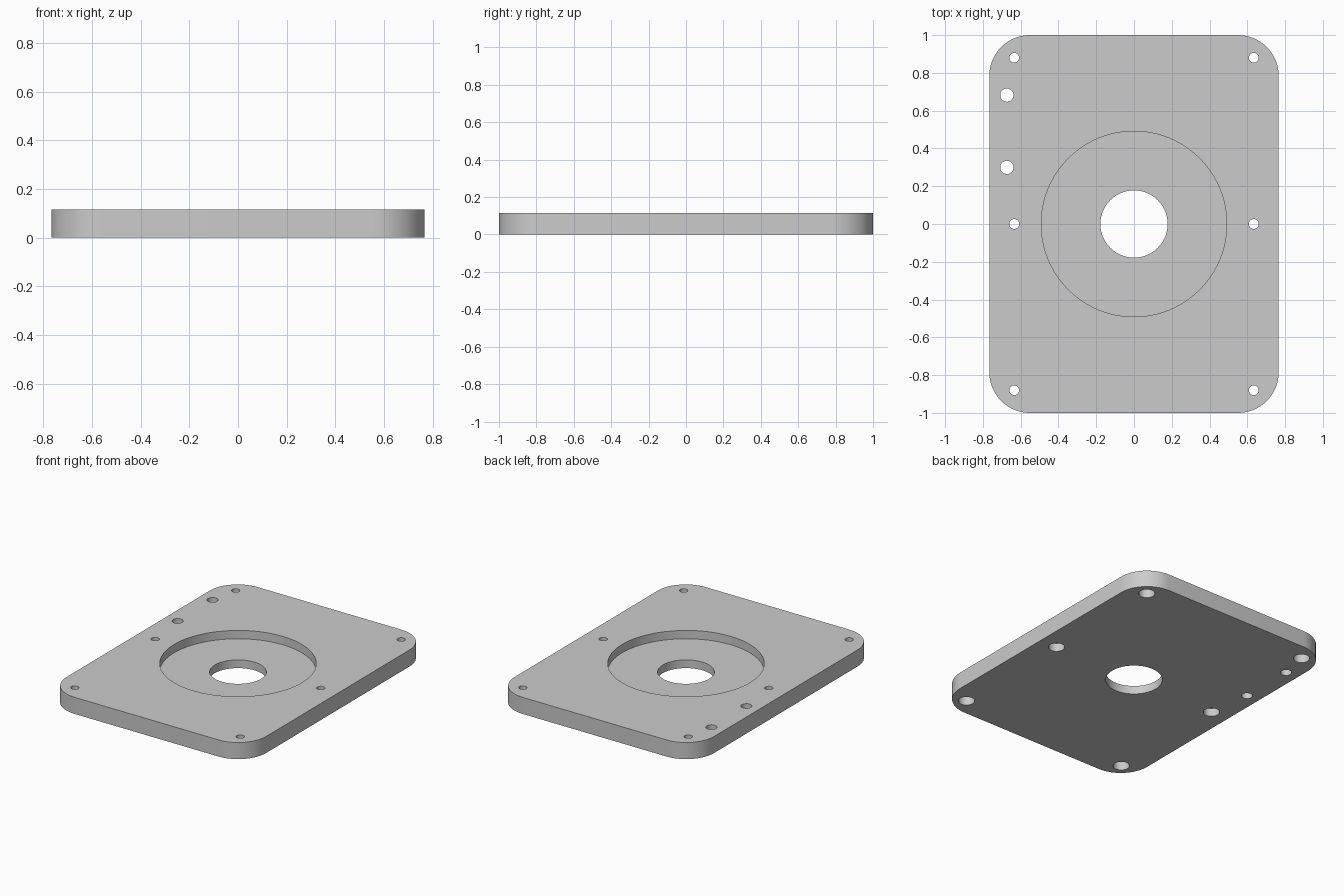
import bpy
import bmesh
from math import cos, sin, tau, radians

cube = bpy.data.objects.get("Cube")
if cube:
    bpy.data.objects.remove(cube, do_unlink=True)

HALF_X, HALF_Y, THICK = 0.766, 1.0, 0.115
CORNER, MID, OVER = 0.215, 0.057, 0.05


def make_object(name, bm):
    bmesh.ops.recalc_face_normals(bm, faces=bm.faces)
    mesh = bpy.data.meshes.new(name)
    bm.to_mesh(mesh)
    bm.free()
    obj = bpy.data.objects.new(name, mesh)
    bpy.context.collection.objects.link(obj)
    return obj


def add_lathe(bm, x, y, profile, sides):
    """Closed stepped cylinder from (radius, height) pairs."""
    rings = [[bm.verts.new((x + r * cos(tau * i / sides), y + r * sin(tau * i / sides), z))
              for i in range(sides)] for r, z in profile]
    for low, high in zip(rings, rings[1:]):
        for i in range(sides):
            j = (i + 1) % sides
            bm.faces.new((low[i], low[j], high[j], high[i]))
    bm.faces.new(rings[0][::-1])
    bm.faces.new(rings[-1])


def stepped(low_radius, high_radius):
    return [(low_radius, -OVER), (low_radius, MID),
            (high_radius, MID), (high_radius, THICK + OVER)]


# Plate with rounded vertical corners
bm = bmesh.new()
bmesh.ops.create_cube(bm, size=1)
for v in bm.verts:
    v.co = (v.co.x * 2 * HALF_X, v.co.y * 2 * HALF_Y, (v.co.z + 0.5) * THICK)
upright = [e for e in bm.edges if abs(e.verts[0].co.z - e.verts[1].co.z) > THICK / 2]
bmesh.ops.bevel(bm, geom=upright, offset=CORNER, segments=16, profile=0.5, affect='EDGES')
plate = make_object("mounting_plate", bm)

# Cutters: central recess and bore, counterbored screw holes, two plain holes
bm = bmesh.new()
add_lathe(bm, 0, 0, stepped(0.178, 0.491), 96)
for x in (-0.634, 0.634):
    for y in (-0.88, 0, 0.88):
        add_lathe(bm, x, y, stepped(0.051, 0.026), 32)
for y in (0.3, 0.682):
    add_lathe(bm, -0.673, y, [(0.035, -OVER), (0.035, THICK + OVER)], 32)
cutter = make_object("hole_cutter", bm)
cutter.hide_render = True

# Cut the plate and drop the cutter
boolean = plate.modifiers.new("holes", 'BOOLEAN')
boolean.operation = 'DIFFERENCE'
boolean.solver = 'EXACT'
boolean.object = cutter
bpy.ops.object.select_all(action='DESELECT')
plate.select_set(True)
bpy.context.view_layer.objects.active = plate
bpy.ops.object.modifier_apply(modifier=boolean.name)
bpy.data.objects.remove(cutter, do_unlink=True)

# Grey material
grey = (0.6, 0.6, 0.6, 1)
mat = bpy.data.materials.new("plain_grey")
mat.use_nodes = True
mat.diffuse_color = grey
mat.node_tree.nodes["Principled BSDF"].inputs["Base Color"].default_value = grey
plate.data.materials.clear()
plate.data.materials.append(mat)

bpy.ops.object.shade_smooth_by_angle(angle=radians(30))
